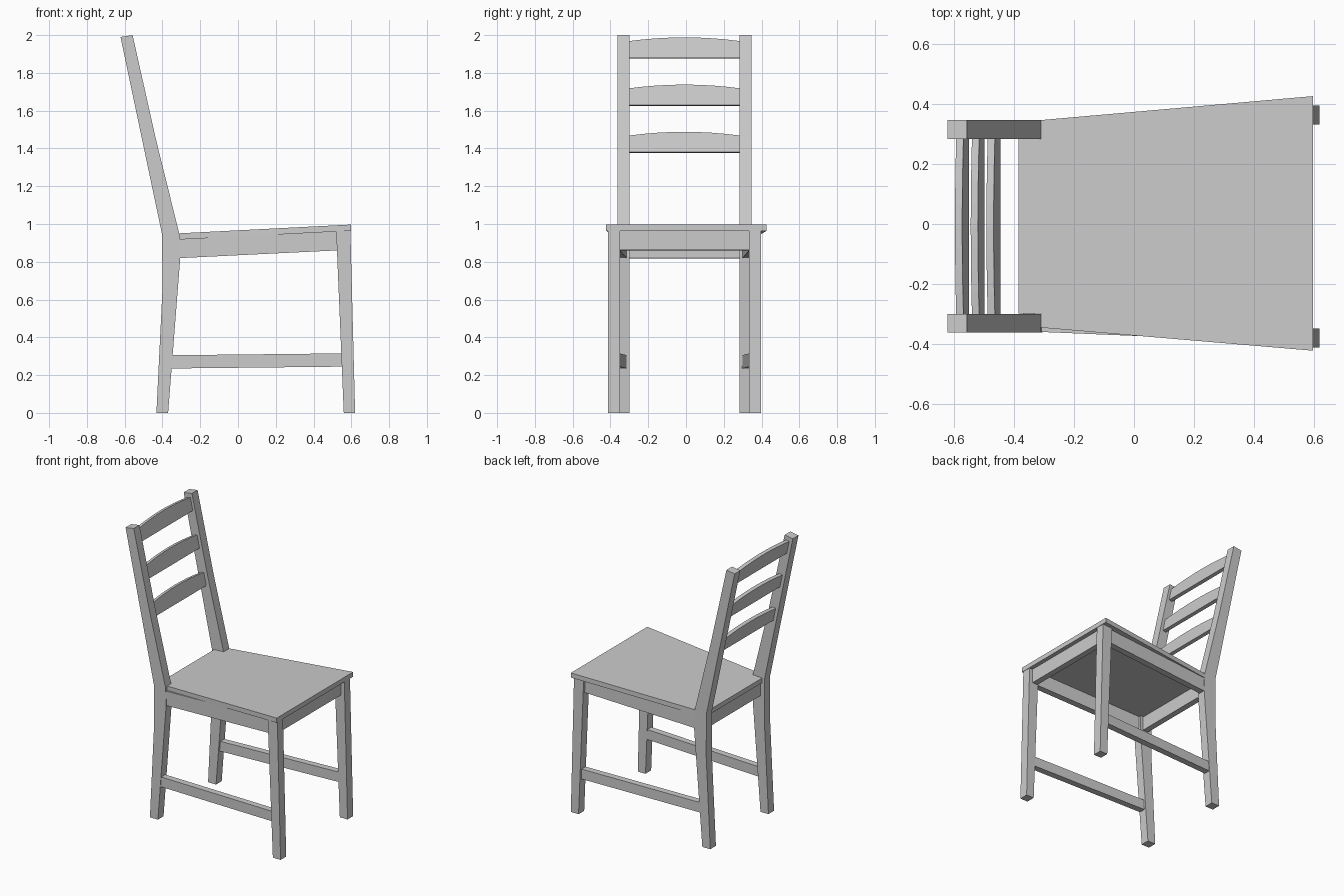
import bpy, bmesh
from mathutils import Vector

if "Cube" in bpy.data.objects:
    bpy.data.objects.remove(bpy.data.objects["Cube"])

MID_Y = -0.008  # centre line of the frame


def prism(name, pts, offset):
    """Closed prism: a polygon of 3D points extruded along an offset."""
    bm = bmesh.new()
    face = bm.faces.new([bm.verts.new(p) for p in pts])
    ext = bmesh.ops.extrude_face_region(bm, geom=[face], use_keep_orig=True)
    verts = [g for g in ext["geom"] if isinstance(g, bmesh.types.BMVert)]
    bmesh.ops.translate(bm, verts=verts, vec=offset)
    bmesh.ops.recalc_face_normals(bm, faces=bm.faces)
    me = bpy.data.meshes.new(name)
    bm.to_mesh(me)
    bm.free()
    ob = bpy.data.objects.new(name, me)
    bpy.context.collection.objects.link(ob)
    return ob


def pair(name, profile, thick):
    """Left and right copies; profile holds (x, outer half-width, z)."""
    for side, s in (("near", -1), ("far", 1)):
        pts = [(x, MID_Y + s * w, z) for x, w, z in profile]
        prism(f"{name}_{side}", pts, (0, -s * thick, 0))


# Bent back posts
post = [(-0.432, 0), (-0.37, 0), (-0.305, 0.83), (-0.31, 0.945), (-0.435, 1.45),
        (-0.558, 2.0), (-0.622, 1.99), (-0.402, 0.945), (-0.40, 0.65)]
pair("back_post", [(x, 0.355, z) for x, z in post], 0.063)

# Front legs
leg = [(0.56, 0), (0.62, 0), (0.595, 0.965), (0.52, 0.961), (0.524, 0.86)]
pair("front_leg", [(x, 0.404, z) for x, z in leg], 0.063)

# Side aprons and stretchers, splayed towards the front
pair("side_apron", [(-0.32, 0.352, 0.819), (0.54, 0.388, 0.861),
                    (0.54, 0.388, 0.963), (-0.32, 0.352, 0.92)], 0.045)
pair("stretcher", [(-0.37, 0.35, 0.235), (0.56, 0.388, 0.245),
                   (0.56, 0.388, 0.315), (-0.37, 0.35, 0.305)], 0.045)

# Front and back aprons
for name, x0, x1, z0, z1, w in (("front_apron", 0.53, 0.57, 0.861, 0.963, 0.35),
                                ("back_apron", -0.37, -0.33, 0.817, 0.918, 0.30)):
    prism(name, [(x0, MID_Y - w, z0), (x1, MID_Y - w, z0 + 0.002),
                 (x1, MID_Y - w, z1), (x0, MID_Y - w, z1 - 0.002)], (0, 2 * w, 0))

# Sloped seat board, notched around the back posts
plan = [(-0.385, -0.298), (-0.31, -0.298), (-0.31, -0.346), (0.598, -0.423),
        (0.598, 0.427), (-0.31, 0.347), (-0.31, 0.284), (-0.385, 0.284)]
prism("seat", [(x, y, 0.964 + (x - 0.598) * 0.051) for x, y in plan], (0, 0, 0.033))

# Three arched back slats, tilted with the posts
up = Vector((-0.21, 0, 1))
HALF = 0.296
for i in range(3):
    base = Vector((-0.446 - 0.0525 * i, MID_Y, 1.38 + 0.25 * i))
    outline = [(-HALF, 0), (HALF, 0)]
    for k in range(9):
        t = 1 - k / 4
        outline.append((t * HALF, 0.088 + 0.02 * (1 - t * t)))
    prism(f"back_slat_{i + 1}", [base + Vector((0, y, 0)) + up * h for y, h in outline],
          (-0.024, 0, -0.005))
